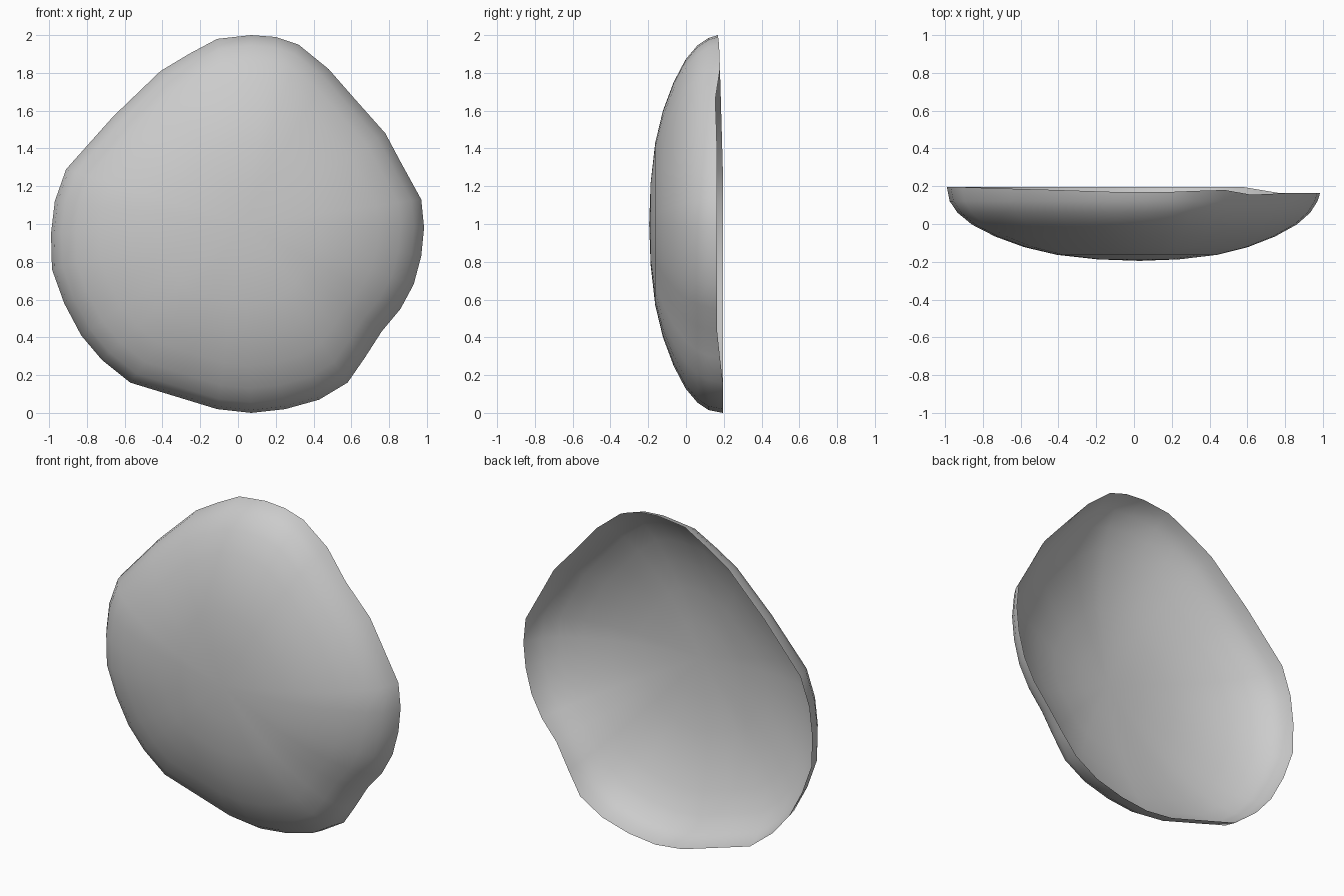
import bpy, bmesh

if "Cube" in bpy.data.objects:
    bpy.data.objects.remove(bpy.data.objects["Cube"])

# Rim outline, clockwise from the top: x, z, y
RIM = [
    (.07, 2, .17), (.2, 1.99, .17), (.32, 1.95, .175), (.48, 1.82, .18),
    (.62, 1.66, .155), (.78, 1.48, .162), (.86, 1.33, .165), (.97, 1.13, .165),
    (.985, .98, .165), (.97, .83, .165), (.93, .68, .165), (.86, .55, .165),
    (.76, .43, .165), (.67, .29, .18), (.58, .16, .195), (.43, .07, .195),
    (.25, .02, .195), (.07, 0, .195), (-.11, .02, .195), (-.34, .09, .195),
    (-.57, .16, .195), (-.72, .28, .195), (-.83, .41, .195), (-.92, .58, .195),
    (-.985, .76, .195), (-.99, .95, .195), (-.97, 1.12, .195), (-.91, 1.29, .195),
    (-.66, 1.57, .187), (-.41, 1.81, .18), (-.26, 1.9, .175), (-.11, 1.98, .17)]

# Dish profile: fraction of the rim radius, depth y
PROFILE = [(.985, .12), (.945, .06), (.87, -.003), (.75, -.066), (.6, -.122),
           (.43, -.163), (.22, -.187)]

bm = bmesh.new()
cx, cz = .03, 1.0

# Rings from the open rim towards the middle
rings = [[bm.verts.new((x, y, z)) for x, z, y in RIM]]
for t, y in PROFILE:
    rings.append([bm.verts.new((cx + (x - cx) * t, y, cz + (z - cz) * t))
                  for x, z, _ in RIM])
centre = bm.verts.new((cx, -.195, cz))

n = len(RIM)
for outer, inner in zip(rings, rings[1:]):
    for i in range(n):
        j = (i + 1) % n
        bm.faces.new((outer[i], outer[j], inner[j], inner[i]))
for i in range(n):
    bm.faces.new((rings[-1][i], rings[-1][(i + 1) % n], centre))

# Normals point out of the convex front
bmesh.ops.recalc_face_normals(bm, faces=bm.faces[:])
bm.normal_update()
if centre.link_faces[0].normal.y > 0:
    bmesh.ops.reverse_faces(bm, faces=bm.faces[:])
for f in bm.faces:
    f.smooth = True

mesh = bpy.data.meshes.new("curved_shell")
bm.to_mesh(mesh)
bm.free()
bpy.context.collection.objects.link(bpy.data.objects.new("curved_shell", mesh))
